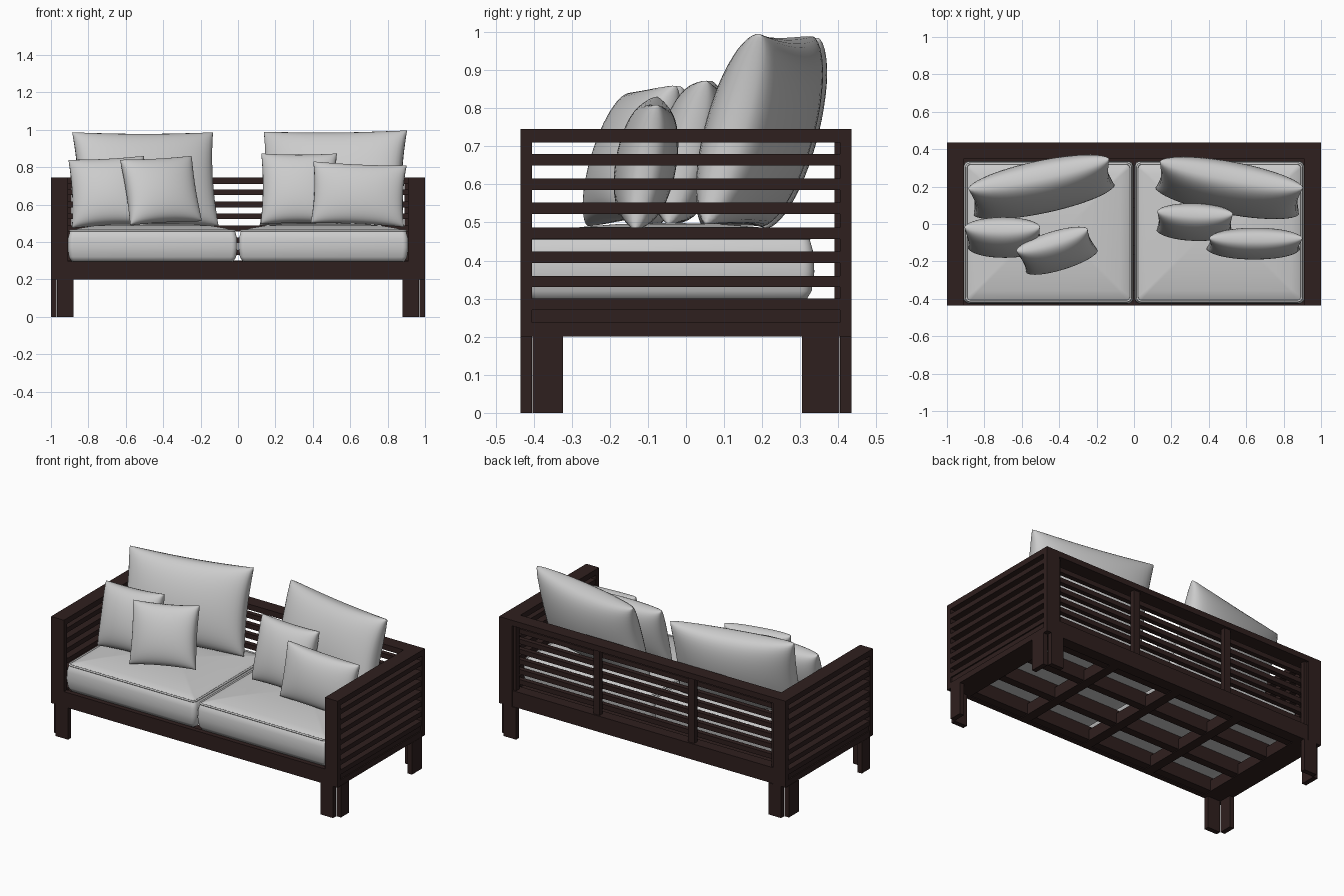
import bpy, bmesh, math
from mathutils import Matrix, Vector

if "Cube" in bpy.data.objects:
    bpy.data.objects.remove(bpy.data.objects["Cube"])

wood = bpy.data.materials.new("dark_wood")
wood.diffuse_color = (0.028, 0.014, 0.013, 1)
wood.use_nodes = True
wood.node_tree.nodes["Principled BSDF"].inputs["Base Color"].default_value = wood.diffuse_color


def finish(name, bm, mat=None, smooth=False):
    bmesh.ops.recalc_face_normals(bm, faces=bm.faces)
    me = bpy.data.meshes.new(name)
    bm.to_mesh(me)
    bm.free()
    for p in me.polygons:
        p.use_smooth = smooth
    if mat:
        me.materials.append(mat)
    ob = bpy.data.objects.new(name, me)
    bpy.context.collection.objects.link(ob)
    return ob


def boards(name, boxes):
    """One wooden object from boxes (x0, x1, y0, y1, z0, z1)."""
    bm = bmesh.new()
    for x0, x1, y0, y1, z0, z1 in boxes:
        m = Matrix.Translation(((x0 + x1) / 2, (y0 + y1) / 2, (z0 + z1) / 2))
        m = m @ Matrix.Diagonal((abs(x1 - x0), abs(y1 - y0), abs(z1 - z0), 1))
        bmesh.ops.create_cube(bm, size=1, matrix=m)
    return finish(name, bm, wood)


slat_z = [0.65, 0.585, 0.522, 0.457, 0.394, 0.33]

# Arms: top rail, posts, slats, lower rail; legs are two boards in an L
for side, s in (("left", -1), ("right", 1)):
    boards(side + "_arm_rail", [(s * .91, s, -.435, .435, .71, .745)])
    boards(side + "_arm_slats", [(s * .915, s * .998, -.405, .405, z, z + .03)
                                 for z in slat_z])
    boards(side + "_lower_rail", [(s * .915, s * .998, -.405, .405, .27, .30),
                                  (s * .92, s * .990, -.405, .405, .237, .27),
                                  (s * .915, s * .998, -.405, .405, .20, .237)])
    for end, e, inner in (("front", -1, .323), ("back", 1, .305)):
        boards(f"{end}_{side}_post", [(s * .91, s, e * .405, e * .435, .20, .71)])
        boards(f"{end}_{side}_leg", [(s * .88, s * .968, e * .405, e * .435, 0, .20),
                                     (s * .97, s, e * inner, e * .403, 0, .20)])

# Back panel
boards("back_top_rail", [(-.91, .91, .35, .435, .71, .745)])
boards("back_slats", [(-.91, .91, .36, .39, z, z + .03) for z in slat_z])
boards("back_uprights", [(x - w, x + w, .39, .42, .30, .71) for x, w in
                         ((-.9, .01), (-.33, .022), (.33, .022), (.9, .01))])
boards("back_lower_rail", [(-.91, .91, .36, .43, .20, .30)])

# Seat base: front rail, joists, long beams and edge deck slats
boards("front_rail", [(-.91, .91, -.435, -.405, .20, .295)])
boards("seat_joists", [(x - .03, x + .03, -.405, .36, .20, .27)
                       for x in (-.885, -.45, 0, .45, .885)])
boards("seat_beams", [(-.91, .91, y - .025, y + .025, .205, .29)
                      for y in (-.38, -.14, .11, .335)])

def rounded_loop(cx, cy, hw, hd, r, z, n=6):
    pts = []
    for q, (sx, sy) in enumerate(((1, 1), (-1, 1), (-1, -1), (1, -1))):
        for i in range(n + 1):
            a = math.pi / 2 * (q + i / n)
            pts.append(Vector((cx + sx * (hw - r) + r * math.cos(a),
                               cy + sy * (hd - r) + r * math.sin(a), z)))
    return pts


def seat_cushion(name, cx, cy, hw, hd):
    profile = [(.06, .293), (.022, .295), (.007, .32), (0, .37), (.002, .42),
               (.012, .455), (.022, .463), (.07, .475), (.15, .488),
               (.25, .496), (.34, .498)]
    bm = bmesh.new()
    rings = [[bm.verts.new(p) for p in
              rounded_loop(cx, cy, hw - i, hd - i, max(.03 - i * .5, .01), z)]
             for i, z in profile]
    for a, b in zip(rings, rings[1:]):
        for i in range(len(a)):
            j = (i + 1) % len(a)
            bm.faces.new((a[i], a[j], b[j], b[i]))
    bm.faces.new(rings[0])
    bm.faces.new(rings[-1])
    finish(name, bm, smooth=True)
    # Piping along the upper seam
    cu = bpy.data.curves.new(name + "_piping", "CURVE")
    cu.dimensions = "3D"
    cu.bevel_depth = .006
    cu.bevel_resolution = 2
    pts = rounded_loop(cx, cy, hw - .014, hd - .014, .024, .46)
    sp = cu.splines.new("POLY")
    sp.points.add(len(pts) - 1)
    for p, co in zip(sp.points, pts):
        p.co = (*co, 1)
    sp.use_cyclic_u = True
    bpy.context.collection.objects.link(bpy.data.objects.new(name + "_piping", cu))


seat_cushion("left_seat_cushion", -.457, -.045, .454, .382)
seat_cushion("right_seat_cushion", .457, -.045, .454, .382)


def pillow(name, loc, w, h, t, lean, roll, yaw, pinch=.05, n=24):
    """Stuffed pillow: two bulged sheets sharing a seam with pulled-out corners."""
    bm = bmesh.new()
    sheets = []
    for s in (-1, 1):
        g = []
        for i in range(n + 1):
            row = []
            for j in range(n + 1):
                u = math.sin((i / n - .5) * math.pi)
                v = math.sin((j / n - .5) * math.pi)
                x = w / 2 * u * (1 - pinch * (1 - v * v))
                z = h / 2 * v * (1 - pinch * (1 - u * u))
                y = s * t / 2 * max(0, (1 - u * u) * (1 - v * v)) ** .37
                row.append(bm.verts.new((x, y, z)))
            g.append(row)
        sheets.append(g)
    for g in sheets:
        for i in range(n):
            for j in range(n):
                bm.faces.new((g[i][j], g[i + 1][j], g[i + 1][j + 1], g[i][j + 1]))
    bmesh.ops.remove_doubles(bm, verts=bm.verts, dist=1e-5)
    ob = finish(name, bm, smooth=True)
    ob.location = loc
    ob.rotation_euler = (math.radians(-lean), math.radians(roll), math.radians(yaw))


# Large back pillows, then small scatter pillows
pillow("left_back_pillow", (-.495, .198, .735), .77, .52, .245, 16, 0, 12)
pillow("right_back_pillow", (.51, .193, .742), .78, .52, .245, 16, -.5, -10.5)
pillow("left_outer_pillow", (-.695, -.072, .667), .405, .38, .19, 17, -3, 0)
pillow("left_inner_pillow", (-.412, -.143, .675), .40, .37, .175, 20, -3, 17)
pillow("right_inner_pillow", (.325, .01, .684), .405, .39, .175, 15, 0, -2)
pillow("right_outer_pillow", (.645, -.105, .655), .50, .335, .16, 10, 2.5, 0)
